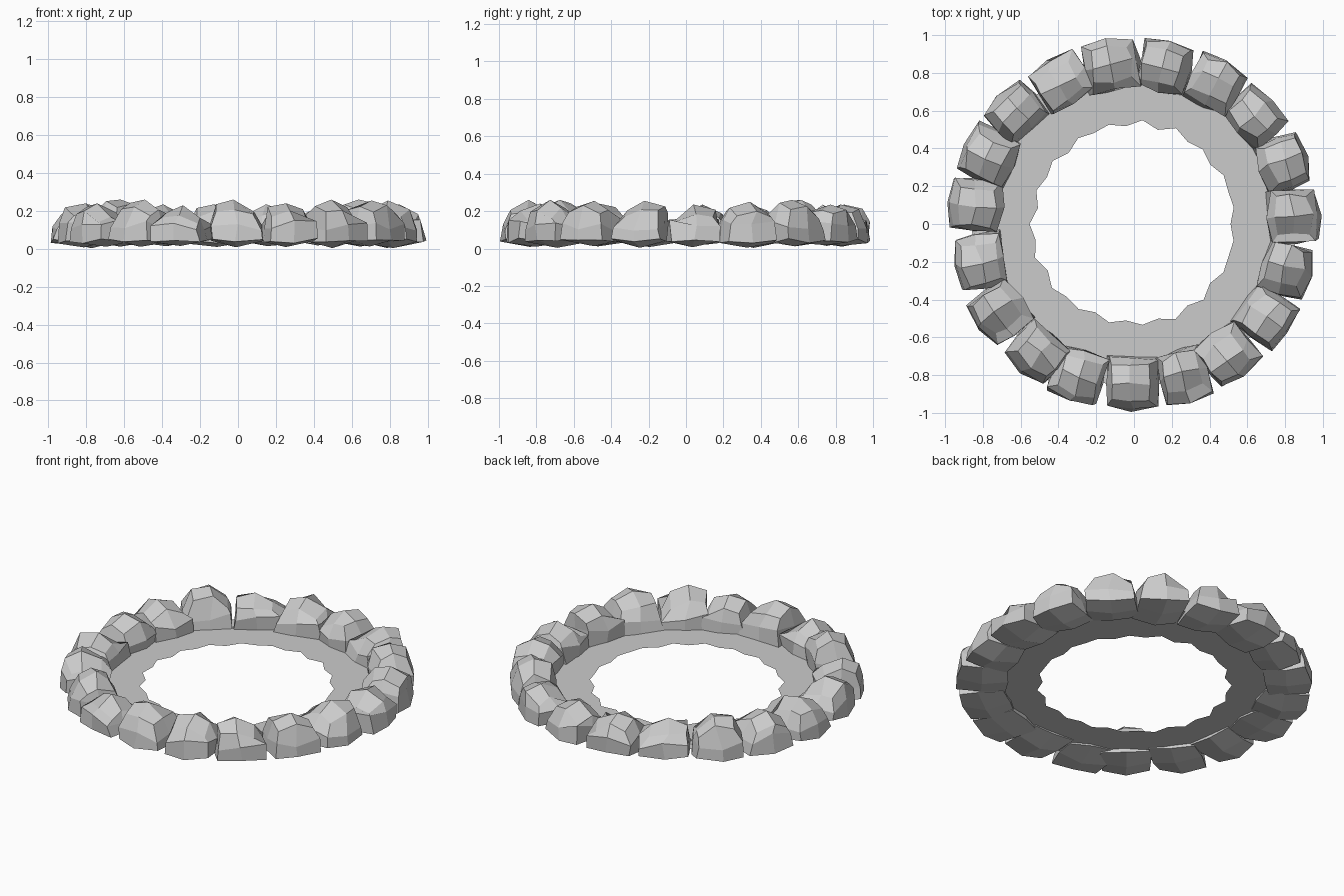
import bpy, bmesh, math, random
from mathutils import Vector, Matrix

if "Cube" in bpy.data.objects:
    bpy.data.objects.remove(bpy.data.objects["Cube"])

random.seed(11)
rnd = lambda a: random.uniform(-a, a)


def add_object(name, bm):
    bmesh.ops.recalc_face_normals(bm, faces=bm.faces)
    mesh = bpy.data.meshes.new(name)
    bm.to_mesh(mesh)
    bm.free()
    ob = bpy.data.objects.new(name, mesh)
    bpy.context.collection.objects.link(ob)
    return ob


# Rough-cut stone: a 2x2x2 subdivided block with tapered, peaked top and bulged base
def stone(name, angle, radius, width, depth, height, twist):
    bm = bmesh.new()
    bmesh.ops.create_cube(bm, size=2)
    bmesh.ops.subdivide_edges(bm, edges=bm.edges[:], cuts=1, use_grid_fill=True)
    skew_x, skew_y, tilt = rnd(0.02), rnd(0.025), rnd(0.025)
    place = (Matrix.Rotation(math.radians(angle), 4, 'Z')
             @ Matrix.Translation((radius, 0, 0))
             @ Matrix.Rotation(math.radians(twist), 4, 'Z'))
    for v in bm.verts:
        x, y, z = (round(c) for c in v.co)
        mid = (x == 0) + (y == 0)              # 0 corner, 1 edge, 2 centre
        if z > 0:
            sx, sy = 0.66, 0.7
            h = (height - 0.075, height - 0.04, height)[mid] + tilt * y
            if mid < 2:
                h += rnd(0.02)
        elif z < 0:
            sx, sy = 0.95, 0.96
            h = (0.046, 0.036, 0.012)[mid] + rnd(0.01)
        else:
            sx, sy = 0.92, 0.92
            h = 0.125 + rnd(0.03)
        px = x * sx * depth / 2 + rnd(0.014)
        py = y * sy * width / 2 + rnd(0.01)
        if mid == 0:                           # outer corners cut back
            px *= 0.86 if x > 0 else 0.96
        if mid == 1:
            px, py = px * 1.05, py * 1.05
        if z > 0:
            px, py = px + skew_x, py + skew_y
        p = place @ Vector((px, py, min(max(h, 0.0), 0.26)))
        r = math.hypot(p.x, p.y)
        if r > 0.995:                          # keep within the outer circle
            p.x, p.y = p.x * 0.995 / r, p.y * 0.995 / r
        v.co = p
    add_object(name, bm)


# Ring of stones: angle, centre radius, width, depth, height, twist
STONES = [
    (3, .845, .29, .28, .235, 1), (22, .855, .28, .26, .25, -2),
    (41.5, .86, .29, .26, .26, 3), (60, .86, .27, .28, .235, 2),
    (79, .85, .27, .28, .235, -2), (98, .85, .29, .29, .235, 2),
    (117, .845, .29, .27, .235, 5), (137, .86, .28, .26, .26, -2),
    (154.5, .85, .28, .29, .235, 0), (173, .845, .28, .29, .235, 2),
    (193.5, .84, .29, .28, .24, -3), (213.5, .85, .28, .28, .24, 2),
    (233, .855, .28, .27, .26, -3), (249.5, .86, .28, .29, .23, 2),
    (269.5, .845, .28, .30, .26, 0), (288, .85, .26, .30, .24, -2),
    (306, .855, .28, .28, .26, 2), (325, .86, .28, .29, .255, -2),
    (343.5, .845, .28, .28, .255, 2),
]
for i, s in enumerate(STONES):
    stone(f"stone_{i + 1:02d}", *s)

# Flat ground bed with a ragged inner edge
bm = bmesh.new()
N, Z = 38, 0.055
inner, outer = [], []
for i in range(N):
    a = math.tau * i / N
    r = 0.532 + (0.012 if i % 2 else -0.012) + rnd(0.01)
    inner.append(bm.verts.new((r * math.cos(a), r * math.sin(a), Z)))
    outer.append(bm.verts.new((0.86 * math.cos(a), 0.86 * math.sin(a), Z)))
for i in range(N):
    j = (i + 1) % N
    bm.faces.new((inner[i], outer[i], outer[j], inner[j]))
bed = add_object("ground_bed", bm)
